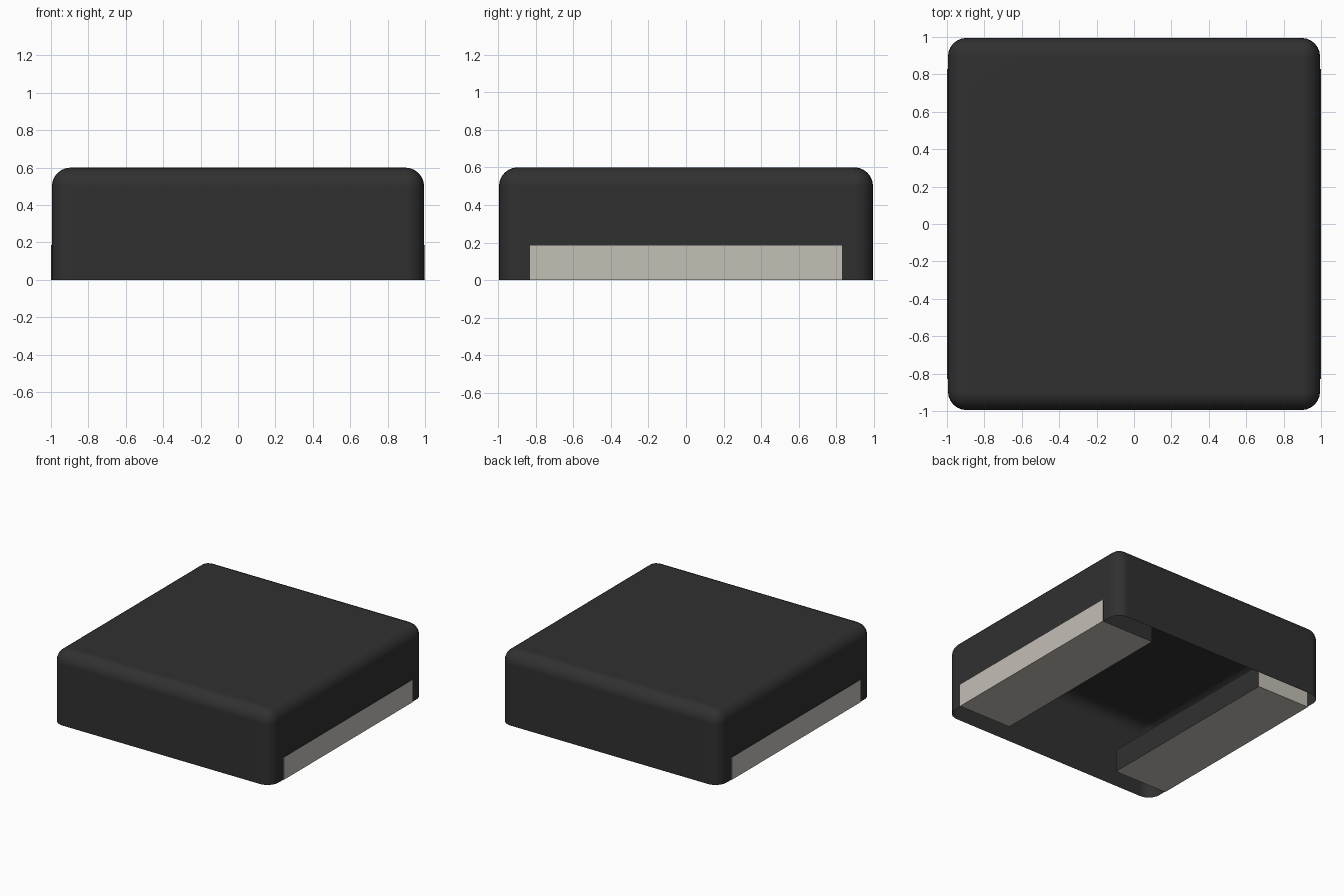
import bpy
import bmesh
from math import pi
from mathutils import Matrix, Vector

default = bpy.data.objects.get("Cube")
if default:
    bpy.data.objects.remove(default, do_unlink=True)


def make_material(name, rgb):
    mat = bpy.data.materials.new(name)
    mat.use_nodes = True
    mat.diffuse_color = (*rgb, 1)
    mat.node_tree.nodes["Principled BSDF"].inputs["Base Color"].default_value = (*rgb, 1)
    return mat


charcoal = make_material("charcoal", (0.03, 0.03, 0.03))
pale_grey = make_material("pale_grey", (0.55, 0.525, 0.47))


def box(low, high):
    """bmesh box between two corners."""
    low, high = Vector(low), Vector(high)
    bm = bmesh.new()
    place = Matrix.Translation((low + high) / 2) @ Matrix.Diagonal((*(high - low), 1))
    bmesh.ops.create_cube(bm, size=1, matrix=place)
    bm.normal_update()
    return bm


def finish(bm, name, materials):
    mesh = bpy.data.meshes.new(name)
    bm.to_mesh(mesh)
    bm.free()
    for mat in materials:
        mesh.materials.append(mat)
    obj = bpy.data.objects.new(name, mesh)
    bpy.context.collection.objects.link(obj)
    return obj


# Hollow cover: rounded top and corners, open underneath
SIDE = 0.995
HEIGHT = 0.6
bm = box((-SIDE, -SIDE, 0), (SIDE, SIDE, HEIGHT))
rounded = [e for e in bm.edges if max(v.co.z for v in e.verts) > HEIGHT / 2]
bmesh.ops.bevel(bm, geom=rounded, offset=0.1, segments=6, profile=0.5,
                affect='EDGES', clamp_overlap=True)
bm.normal_update()
underside = [f for f in bm.faces if f.normal.z < -0.9]
bmesh.ops.delete(bm, geom=underside, context='FACES')
for face in bm.faces:
    face.smooth = True
cover = finish(bm, "cover", [charcoal])
cover.modifiers.new("even_shading", 'WEIGHTED_NORMAL').weight = 100

# Side bars: the second is the first turned half way round.
# Outer side, underside and one end are pale, the rest is dark.
for name, angle in (("left_bar", 0), ("right_bar", pi)):
    bm = box((0.52, -0.83, 0), (1, 0.83, 0.185))
    for face in bm.faces:
        n = face.normal
        pale = n.x > 0.5 or n.y < -0.5 or n.z < -0.5
        face.material_index = 1 if pale else 0
    bmesh.ops.rotate(bm, verts=bm.verts, cent=(0, 0, 0),
                     matrix=Matrix.Rotation(angle, 3, 'Z'))
    finish(bm, name, [charcoal, pale_grey])
